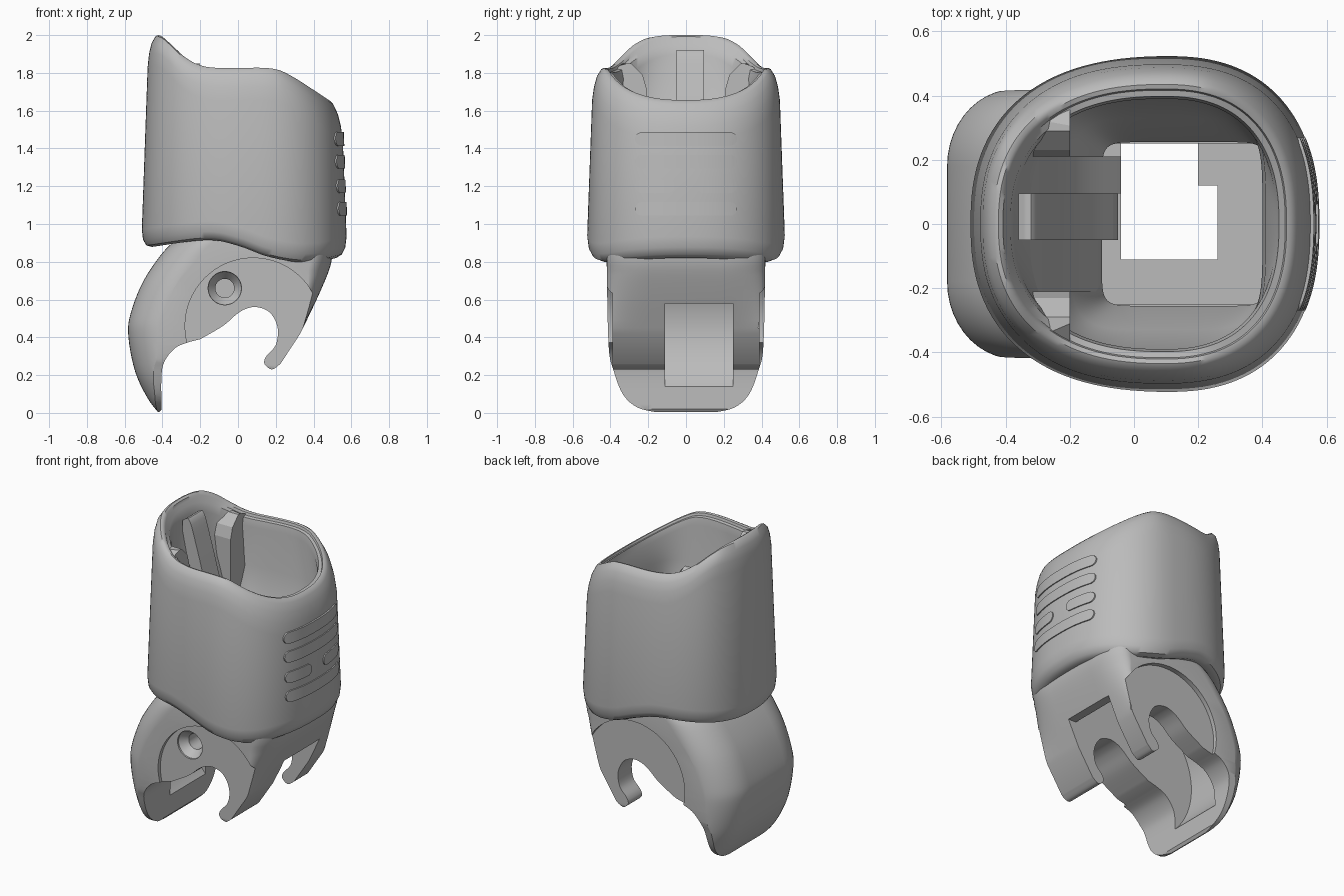
import bpy, bmesh
from math import sin, cos, pi, radians, sqrt
from mathutils import Vector

cube = bpy.data.objects.get("Cube")
if cube:
    bpy.data.objects.remove(cube, do_unlink=True)

grey = bpy.data.materials.new("plain grey")
grey.use_nodes = True
grey.diffuse_color = (0.5, 0.5, 0.5, 1)
grey.node_tree.nodes["Principled BSDF"].inputs["Base Color"].default_value = (0.5, 0.5, 0.5, 1)


def loft(name, rings, closed=False):
    """Skin a list of equal-length point rings, capped unless closed on itself."""
    bm = bmesh.new()
    rows = [[bm.verts.new(p) for p in ring] for ring in rings]
    n = len(rows[0])
    pairs = list(zip(rows, rows[1:])) + ([(rows[-1], rows[0])] if closed else [])
    for a, b in pairs:
        for i in range(n):
            j = (i + 1) % n
            bm.faces.new((a[i], a[j], b[j], b[i]))
    if not closed:
        bm.faces.new(rows[0])
        bm.faces.new(rows[-1])
    bmesh.ops.recalc_face_normals(bm, faces=bm.faces)
    mesh = bpy.data.meshes.new(name)
    bm.to_mesh(mesh)
    bm.free()
    mesh.materials.append(grey)
    ob = bpy.data.objects.new(name, mesh)
    bpy.context.collection.objects.link(ob)
    return ob


def prism(name, pts, axis, lo, hi):
    """Extrude a flat outline along an axis."""
    place = {"x": lambda p, d: (d, p[0], p[1]), "y": lambda p, d: (p[0], d, p[1])}[axis]
    return loft(name, [[place(p, d) for p in pts] for d in (lo, hi)])


def box(name, x0, x1, y0, y1, z0, z1):
    return prism(name, [(x0, z0), (x1, z0), (x1, z1), (x0, z1)], "y", y0, y1)


def circle(cx, cz, r, n=64):
    return [(cx + r * cos(2 * pi * i / n), cz + r * sin(2 * pi * i / n)) for i in range(n)]


def boolean(ob, cutter, op="DIFFERENCE"):
    mod = ob.modifiers.new("cut", "BOOLEAN")
    mod.object, mod.operation, mod.solver = cutter, op, "EXACT"
    bpy.context.view_layer.objects.active = ob
    bpy.ops.object.modifier_apply(modifier=mod.name)
    bpy.data.objects.remove(cutter, do_unlink=True)


def smooth(ob, angle=35):
    bpy.ops.object.select_all(action="DESELECT")
    ob.select_set(True)
    bpy.context.view_layer.objects.active = ob
    bpy.ops.object.shade_smooth_by_angle(angle=radians(angle))


def spline(pts, steps=5):
    """Smooth curve through the points."""
    p = [Vector(q) for q in [pts[0]] + pts + [pts[-1]]]
    out = []
    for a, b, c, d in zip(p, p[1:], p[2:], p[3:]):
        for k in range(steps):
            t = k / steps
            out.append(tuple(0.5 * (2 * b + (c - a) * t + (2 * a - 5 * b + 4 * c - d) * t ** 2
                                    + (3 * b - a - 3 * c + d) * t ** 3)))
    return out + [pts[-1]]


def height(curve, x):
    for (x0, z0), (x1, z1) in zip(curve, curve[1:]):
        if x <= x1:
            return z0 + (z1 - z0) * max(0, x - x0) / max(x1 - x0, 1e-6)
    return curve[-1][1]


# Sleeve: tapered rounded shell with wavy top and bottom edges
TOP = spline([(-0.5, 2.0), (-0.42, 2.0), (-0.37, 1.965), (-0.29, 1.89), (-0.2, 1.84), (-0.08, 1.825),
              (0.16, 1.825), (0.28, 1.785), (0.5, 1.64), (0.6, 1.58)])
BOTTOM = spline([(-0.55, 0.865), (-0.48, 0.875), (-0.17, 0.915), (0, 0.885), (0.15, 0.83),
                 (0.3, 0.8), (0.42, 0.8), (0.52, 0.82), (0.6, 0.84)])
N = 128


def super_point(t, cx, left, right, b, n):
    c, s = cos(t), sin(t)
    x = (right if c > 0 else -left) * abs(c) ** (2 / n)
    return cx + x, (b if s > 0 else -b) * abs(s) ** (2 / n)


def shell_ring(inset, edge, dz):
    ring = []
    for i in range(N):
        t = 2 * pi * (i + 0.5) / N
        x, y = super_point(t, 0.1, 0.61 - inset, 0.475 - inset, 0.523 - inset, 2.4)
        z = height(edge, x * (0.94 if edge is TOP else 1)) + dz
        k = 1 - 0.07 * max(0, min(z, 1.83) - 0.95)
        ring.append((x * k, y * k, z))
    return ring


def shell_limit(inset, low, high):
    return loft("shell_limit", [shell_ring(inset, BOTTOM, low), shell_ring(inset, TOP, high)])


def hole_ring(cx, a, b, n, z):
    return [(*super_point(2 * pi * (i + 0.5) / N, cx, a, a, b, n), z) for i in range(N)]


outer = [(0.1, BOTTOM, 0.015), (0.055, BOTTOM, 0), (0.025, BOTTOM, 0.012), (0.007, BOTTOM, 0.045),
         (0, BOTTOM, 0.1), (0, TOP, -0.17), (0.008, TOP, -0.1), (0.022, TOP, -0.045),
         (0.045, TOP, -0.008), (0.06, TOP, 0)]
rim = [(0.075, TOP, -0.004), (0.08, TOP, -0.02), (0.1, TOP, -0.024), (0.11, TOP, -0.07)]
rings = [shell_ring(*r) for r in outer + rim]
rings += [hole_ring(0.06, 0.35, 0.39, 4, 1.5), hole_ring(0.1, 0.3, 0.33, 5, 1.25),
          hole_ring(0.155, 0.255, 0.255, 10, 1.08), hole_ring(0.155, 0.255, 0.255, 10, 0.95)]
smooth(loft("sleeve", rings, closed=True), 40)


# Raised grip ribs on the +x face, third row split in two
def stadium(y0, y1, z, r=0.036):
    arc = [pi * k / 10 - pi / 2 for k in range(11)]
    return ([(y1 - r + r * cos(a), z + r * sin(a)) for a in arc]
            + [(y0 + r - r * cos(a), z - r * sin(a)) for a in arc])


rows = [(-0.27, 0.27, 1.45), (-0.27, 0.27, 1.33), (-0.27, -0.06, 1.2), (0.06, 0.27, 1.2), (-0.27, 0.27, 1.08)]
for i, row in enumerate(rows):
    rib = prism(f"grip_rib_{i + 1}", stadium(*row), "x", 0.42, 0.7)
    boolean(rib, shell_limit(-0.007, 0.1, -0.1), "INTERSECT")
    smooth(rib, 30)

# Solid shoulders inside the sleeve mouth, trimmed to the shell
for side, s in (("left", 1), ("right", -1)):
    shoulder = prism(f"{side}_shoulder", [(s * y, z) for y, z in
                     ((0.21, 1.0), (0.21, 1.72), (0.23, 1.79), (0.29, 1.85), (0.45, 1.85), (0.45, 1.0))],
                     "x", -0.45, -0.2)
    boolean(shoulder, shell_limit(0.06, 0.1, -0.04), "INTERSECT")

# Centre post and the scooped floors on either side of it
post = prism("centre_post", spline([(-0.36, 1.9), (-0.31, 1.91), (-0.25, 1.72), (-0.17, 1.45),
                                    (-0.05, 1.25)]) + [(-0.05, 0.95), (-0.36, 0.95)], "y", -0.05, 0.095)
smooth(post)
for name, end, y0, y1 in (("left_scoop", -0.04, 0.095, 0.21), ("right_scoop", -0.1, -0.21, -0.05)):
    scoop = prism(name, spline([(-0.37, 1.76), (-0.3, 1.6), (-0.2, 1.3), (end, 1.08)])
                  + [(end, 0.95), (-0.37, 0.95)], "y", y0, y1)
    smooth(scoop)

# Body: curved guard blade and hooked cheeks, rounded towards both sides
back = spline([(-0.28, 0.94), (-0.38, 0.87), (-0.5, 0.7), (-0.57, 0.52), (-0.58, 0.4),
               (-0.545, 0.22), (-0.48, 0.08), (-0.42, 0.0)])
under = spline([(-0.405, 0.02), (-0.405, 0.2), (-0.385, 0.28), (-0.33, 0.345), (-0.26, 0.375)])
saddle = spline([(-0.2, 0.39), (-0.08, 0.46), (-0.01, 0.52), (0.04, 0.55), (0.1, 0.56), (0.17, 0.53),
                 (0.21, 0.45), (0.2, 0.36), (0.15, 0.3), (0.14, 0.26), (0.18, 0.23), (0.225, 0.26)])
front = spline([(0.33, 0.42), (0.43, 0.63), (0.49, 0.78), (0.5, 0.88)]) + [(0.46, 1.0), (-0.22, 1.0)]


def body_slice(y):
    e = max(0, abs(y) - 0.18) / 0.24
    d = 0.21 * (1 - sqrt(max(0, 1 - e * e)))
    ring = []
    for k, (x, z) in enumerate(back + under + saddle + front):
        if k < len(back):
            x = min(x + d, -0.41 - 0.05 * min(z, 0.28) + max(0, z - 0.28))
        elif x > 0.3:
            x -= d * min(1, max(0, (z - 0.45) / 0.3)) * 0.55
        ring.append((x, y, z))
    return ring


half = [0.18 + 0.24 * sin(pi / 2 * k / 11) for k in range(12)]
body = loft("body", [body_slice(y) for y in [-y for y in reversed(half)] + half])

# Rounded tip seen end on
tip = spline([(0.425, 1.1), (0.42, 0.8), (0.41, 0.36), (0.385, 0.23), (0.335, 0.1), (0.26, 0.03), (0.16, 0.004)])
boolean(body, prism("tip_limit", tip + [(-y, z) for y, z in reversed(tip)], "x", -0.8, 0.8), "INTERSECT")

# Flat round cheek recesses, wheel slot, front notch and upper openings
for s in (-1, 1):
    boolean(body, prism("cheek_cut", circle(0.08, 0.46, 0.36, 96), "y", s * 0.39, s * 0.6))
boolean(body, prism("slot_cut", circle(-0.08, 0.45, 0.45, 96), "y", -0.11, 0.25))
boolean(body, box("notch_cut", 0.05, 0.7, -0.11, 0.25, -0.1, 0.58))
boolean(body, box("pit_cut", -0.1, 0.41, -0.25, 0.25, 0.93, 1.3))
boolean(body, box("shaft_cut", -0.04, 0.2, -0.11, 0.25, 0.5, 1.3))
boolean(body, box("side_shaft_cut", 0.1, 0.26, -0.11, 0.12, 0.5, 1.3))

# Countersunk pivot hole in the -y cheek
boolean(body, loft("countersink_cut", [[(x, y, z) for x, z in circle(-0.07, 0.66, r, 40)]
                                       for y, r in ((-0.5, 0.092), (-0.38, 0.088), (-0.33, 0.05), (0.0, 0.05))]))
smooth(body, 30)
